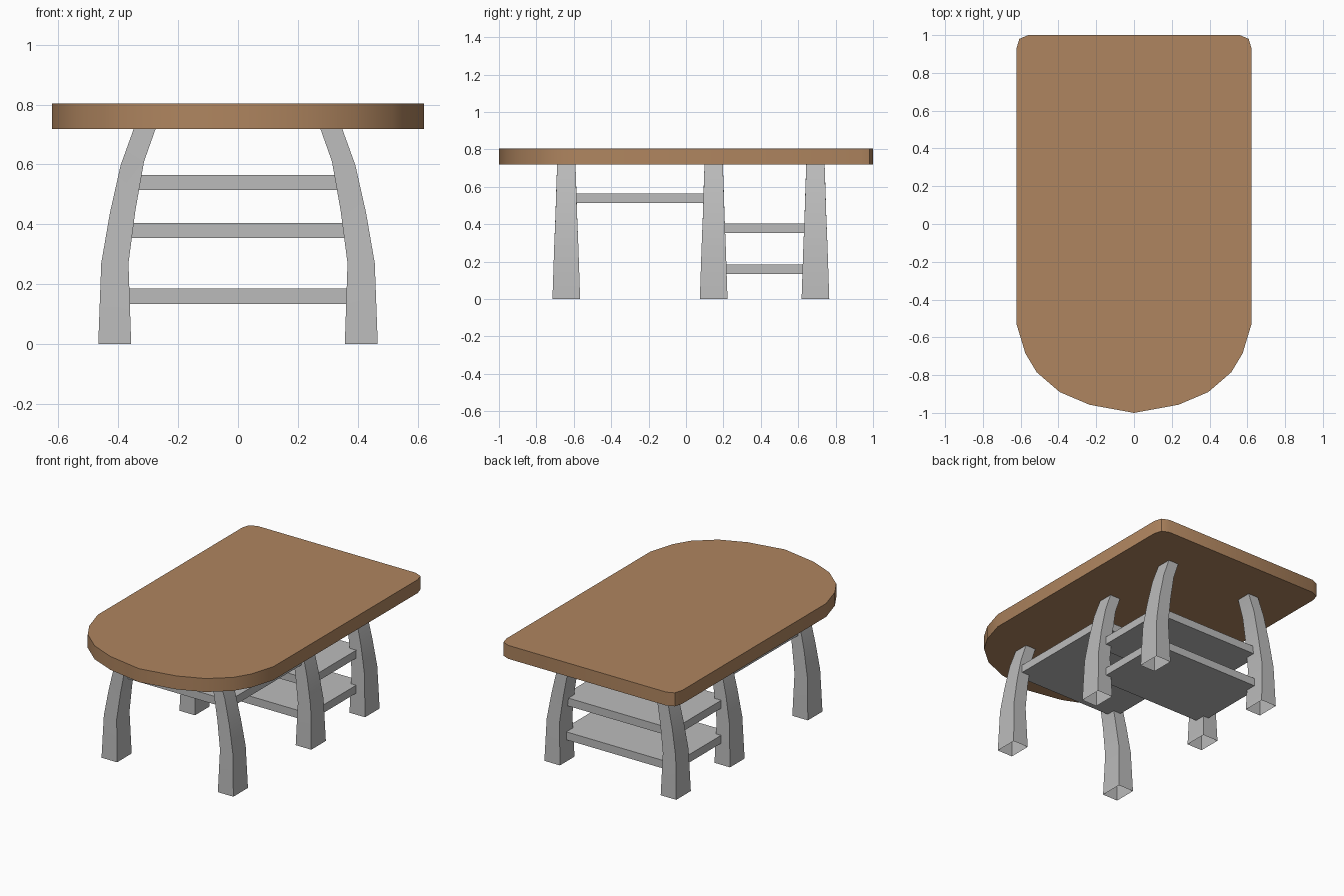
import bpy, bmesh, math

if "Cube" in bpy.data.objects:
    bpy.data.objects.remove(bpy.data.objects["Cube"])


def material(name, color):
    m = bpy.data.materials.new(name)
    m.diffuse_color = (*color, 1)
    m.use_nodes = True
    m.node_tree.nodes["Principled BSDF"].inputs["Base Color"].default_value = m.diffuse_color
    return m


WOOD = material("brown wood", (0.43, 0.235, 0.115))
GREY = material("grey frame", (0.5, 0.5, 0.5))


def loft(name, rings, mat, capped=True):
    """Join rings of points with side quads, optionally closing both ends."""
    bm = bmesh.new()
    loops = [[bm.verts.new(p) for p in ring] for ring in rings]
    n = len(loops[0])
    for a, b in zip(loops, loops[1:]):
        for i in range(n):
            j = (i + 1) % n
            bm.faces.new((a[i], a[j], b[j], b[i]))
    if capped:
        bm.faces.new(loops[0][::-1])
        bm.faces.new(loops[-1])
    bmesh.ops.recalc_face_normals(bm, faces=bm.faces)
    mesh = bpy.data.meshes.new(name)
    bm.to_mesh(mesh)
    bm.free()
    mesh.materials.append(mat)
    ob = bpy.data.objects.new(name, mesh)
    bpy.context.collection.objects.link(ob)
    bpy.ops.object.select_all(action='DESELECT')
    ob.select_set(True)
    bpy.context.view_layer.objects.active = ob
    bpy.ops.object.shade_smooth_by_angle(angle=math.radians(30))
    return ob


# Table top: rounded front, small clipped back corners
half = [(0.235, -0.957), (0.393, -0.89), (0.515, -0.785), (0.575, -0.685),
        (0.622, -0.53), (0.622, 0.93), (0.607, 0.98), (0.56, 1.0)]
outline = [(0, -1.0)] + half + [(-x, y) for x, y in reversed(half)]
loft("table_top", [[(x, y, z) for x, y in outline] for z in (0.718, 0.804)], WOOD)

# Curved legs: (outer x, outer z, inner x, inner z, half depth), open at the ends
LEG = [(0.467, 0, 0.357, 0, 0.074), (0.457, 0.27, 0.366, 0.27, 0.065),
       (0.428, 0.438, 0.343, 0.445, 0.058), (0.392, 0.598, 0.314, 0.61, 0.053),
       (0.348, 0.72, 0.275, 0.72, 0.049)]
for place, cy in (("front", -0.64), ("middle", 0.148), ("back", 0.692)):
    for side, s in (("right", 1), ("left", -1)):
        rings = [[(s * xo, cy - d, zo), (s * xo, cy + d, zo),
                  (s * xi, cy + d, zi), (s * xi, cy - d, zi)]
                 for xo, zo, xi, zi, d in LEG]
        loft(f"{place}_{side}_leg", rings, GREY, capped=False)

# Shelves running between the leg centres
for name, hx, y0, y1, z in (("lower_shelf", 0.40, 0.148, 0.692, 0.134),
                            ("middle_shelf", 0.395, 0.148, 0.692, 0.354),
                            ("front_shelf", 0.385, -0.64, 0.148, 0.514)):
    loft(name, [[(-hx, y0, h), (hx, y0, h), (hx, y1, h), (-hx, y1, h)]
                for h in (z, z + 0.051)], GREY)
